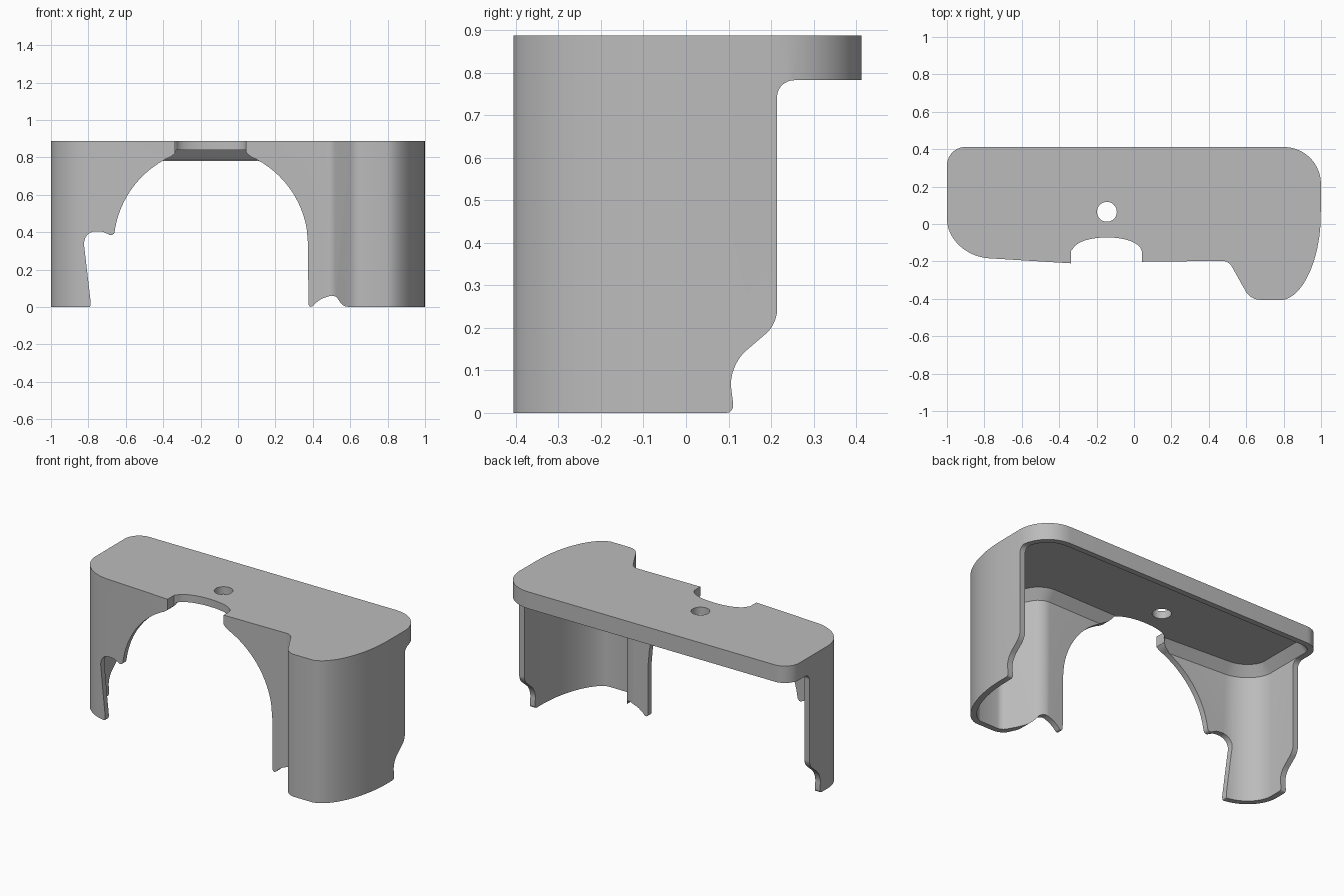
import bpy, bmesh, math
from mathutils import Vector

if "Cube" in bpy.data.objects:
    bpy.data.objects.remove(bpy.data.objects["Cube"])

WALL, TOP, CEILING = 0.035, 0.887, 0.84
CX = -0.145          # centre of the arch, notch and hole

grey = bpy.data.materials.new("light grey")
grey.use_nodes = True
grey.diffuse_color = (0.5, 0.5, 0.5, 1)
grey.node_tree.nodes["Principled BSDF"].inputs["Base Color"].default_value = (0.5, 0.5, 0.5, 1)


def corner(a, c, b, n=10, k=0.56):
    """Rounded corner from a to b around the sharp corner c."""
    a, b, c = Vector(a), Vector(b), Vector(c)
    p, q = a.lerp(c, k), b.lerp(c, k)
    pts = []
    for i in range(n + 1):
        t = i / n
        s = 1 - t
        pts.append(a * s**3 + p * 3 * s * s * t + q * 3 * s * t * t + b * t**3)
    return pts


def inset(pts, d):
    """Mitred inward offset of a counter-clockwise outline."""
    out = []
    for i, p in enumerate(pts):
        u = (p - pts[i - 1]).normalized()
        v = (pts[(i + 1) % len(pts)] - p).normalized()
        n = Vector((-u.y - v.y, u.x + v.x)).normalized()
        out.append(p + n * d / max(0.5, n.dot(Vector((-u.y, u.x)))))
    return out


def loft(name, rings):
    """Closed solid through rings of matching 3D points."""
    bm = bmesh.new()
    loops = [[bm.verts.new(p) for p in ring] for ring in rings]
    n = len(loops[0])
    for lo, hi in zip(loops, loops[1:]):
        for i in range(n):
            j = (i + 1) % n
            bm.faces.new((lo[i], lo[j], hi[j], hi[i]))
    bm.faces.new(loops[0][::-1])
    bm.faces.new(loops[-1])
    bmesh.ops.recalc_face_normals(bm, faces=bm.faces)
    mesh = bpy.data.meshes.new(name)
    bm.to_mesh(mesh)
    bm.free()
    mesh.materials.append(grey)
    ob = bpy.data.objects.new(name, mesh)
    bpy.context.collection.objects.link(ob)
    return ob


def flat(pts, z):
    return [(p[0], p[1], z) for p in pts]


# Plan outline, counter-clockwise from the front of the bulge
outline = (
    corner((0.80, -0.405), (0.985, -0.37), (0.998, 0.02), 16)
    + corner((1.0, 0.21), (1.0, 0.412), (0.80, 0.412))
    + corner((-0.90, 0.412), (-1.0, 0.412), (-1.0, 0.312))
    + corner((-1.0, 0.02), (-0.99, -0.165), (-0.78, -0.183), 14)
    + [Vector((-0.34, -0.21)), Vector((0.04, -0.202))]
    + corner((0.47, -0.197), (0.50, -0.195), (0.52, -0.222), 6)
    + corner((0.60, -0.365), (0.625, -0.405), (0.67, -0.405), 6)
)
shell = loft("cover_shell", [flat(outline, 0), flat(outline, TOP)])

# Cavity, narrowing in a chamfer under the top plate
wide, narrow = inset(outline, WALL), inset(outline, WALL + 0.05)
cavity = loft("cavity_cutter", [flat(wide, -0.1), flat(wide, 0.785), flat(narrow, CEILING)])

# Open back, with a jog near the foot of both side walls
side = ([Vector((0.7, 0.782))]
        + corner((0.255, 0.782), (0.214, 0.782), (0.214, 0.742), 8)
        + corner((0.214, 0.24), (0.214, 0.21), (0.19, 0.188), 6)
        + corner((0.14, 0.145), (0.10, 0.11), (0.106, 0.06), 8)
        + corner((0.111, 0.02), (0.113, 0.0), (0.095, 0.0), 4)
        + [Vector((0.095, -0.1)), Vector((0.7, -0.1))])
back = loft("back_cutter", [[(x, p.x, p.y) for p in side] for x in (-1.5, 1.5)])

# Front opening: large arch, stepped left edge, scalloped right foot
arch = []
for i in range(41):
    a = math.radians(10 + 160 * i / 40)
    p = Vector((CX + 0.52 * math.cos(a), 0.33 + 0.52 * math.sin(a)))
    if p.y < 0.79:
        arch.append(p)
half = len(arch) // 2
lip = corner((0.10, 0.79), (0.04, 0.81), (0.04, CEILING), 6)
mirrored = [Vector((2 * CX - p.x, p.y)) for p in reversed(lip)]
front = ([Vector((0.60, -0.1)), Vector((0.60, 0.0))]
         + corner((0.575, 0.003), (0.555, 0.008), (0.54, 0.035), 5)
         + corner((0.53, 0.05), (0.51, 0.07), (0.48, 0.056), 5)
         + corner((0.45, 0.045), (0.42, 0.03), (0.40, 0.006), 5)
         + corner((0.395, 0.003), (0.376, -0.004), (0.376, 0.02), 4)
         + [Vector((0.375, 0.33))]
         + arch[:half] + lip + mirrored + arch[half:]
         + corner((-0.66, 0.40), (-0.67, 0.37), (-0.695, 0.39), 5)
         + corner((-0.72, 0.402), (-0.735, 0.405), (-0.75, 0.405), 4)
         + corner((-0.765, 0.405), (-0.83, 0.40), (-0.823, 0.33), 8)
         + corner((-0.788, 0.03), (-0.784, 0.0), (-0.795, 0.0), 4)
         + [Vector((-0.795, -0.1))])
opening = loft("front_cutter", [[(p.x, y, p.y) for p in front] for y in (-0.7, -0.02)])

# Notch in the front edge of the top plate
notch_edge = (corner((0.04, -0.145), (0.035, -0.07), (CX, -0.072), 12)
              + corner((CX, -0.072), (-0.325, -0.07), (-0.33, -0.145), 12)[1:])
notch_plan = [(-0.338, -0.5), (0.042, -0.5), (0.042, -0.145)] + notch_edge[1:-1] + [(-0.338, -0.145)]
notch = loft("notch_cutter", [flat(notch_plan, z) for z in (0.7, 1.1)])

# Round hole through the top plate
circle = [(CX + 0.053 * math.cos(a), 0.065 + 0.053 * math.sin(a))
          for a in (math.tau * i / 40 for i in range(40))]
hole = loft("hole_cutter", [flat(circle, z) for z in (0.7, 1.1)])

# Cut everything out of the shell, then drop the cutters
bpy.ops.object.select_all(action='DESELECT')
bpy.context.view_layer.objects.active = shell
shell.select_set(True)
for cutter in (cavity, back, opening, notch, hole):
    mod = shell.modifiers.new(cutter.name, 'BOOLEAN')
    mod.operation = 'DIFFERENCE'
    mod.solver = 'EXACT'
    mod.object = cutter
    bpy.ops.object.modifier_apply(modifier=mod.name)
    bpy.data.objects.remove(cutter)

bpy.ops.object.shade_smooth_by_angle(angle=math.radians(30))
